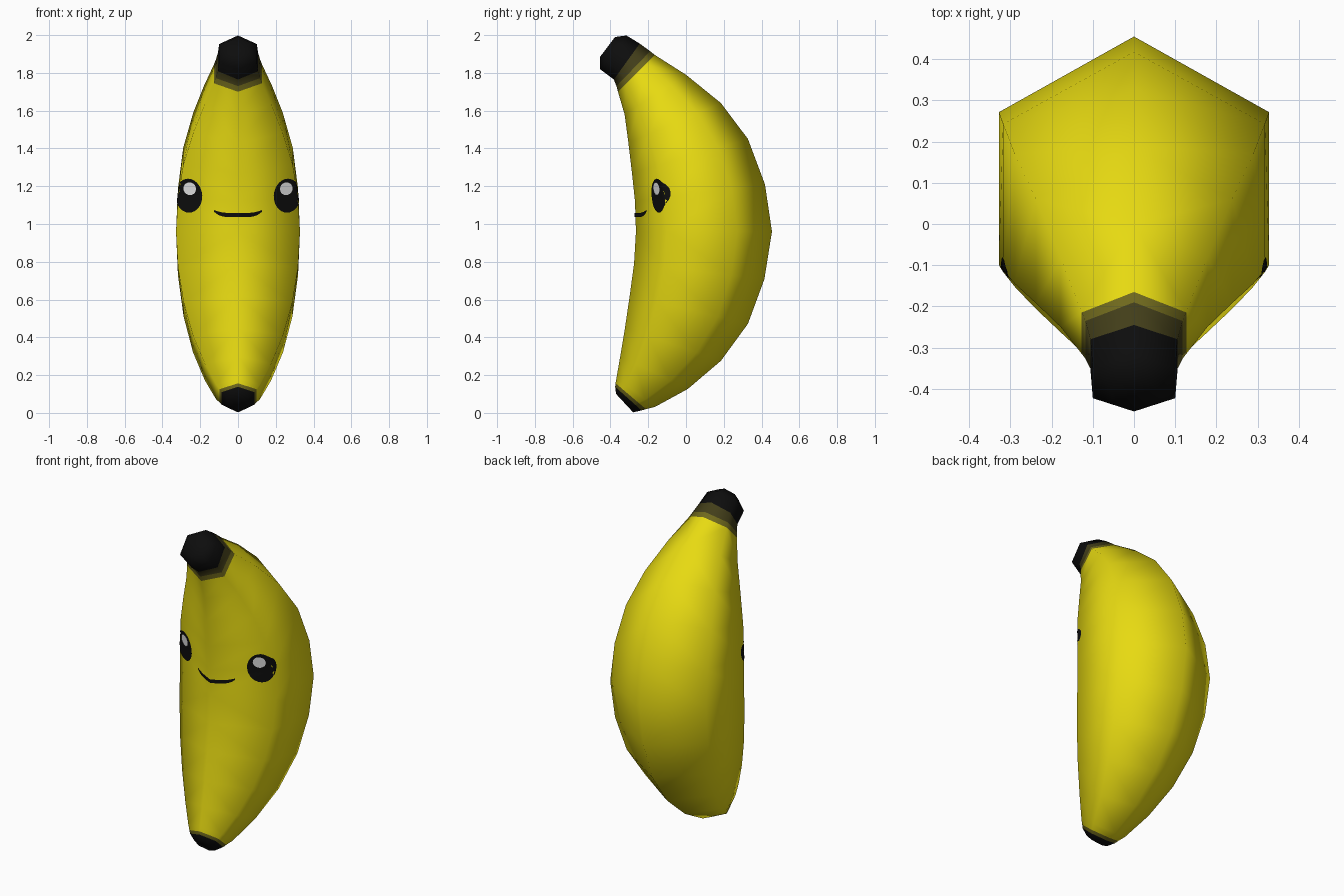
import bpy, bmesh, math
from mathutils import Vector
from mathutils.bvhtree import BVHTree

if "Cube" in bpy.data.objects:
    bpy.data.objects.remove(bpy.data.objects["Cube"])


def material(name, rgb):
    m = bpy.data.materials.new(name)
    m.diffuse_color = (*rgb, 1)
    m.use_nodes = True
    m.node_tree.nodes["Principled BSDF"].inputs["Base Color"].default_value = m.diffuse_color
    return m


YELLOW = material("yellow_peel", (0.82, 0.72, 0.006))
OLIVE = material("olive_band", (0.16, 0.14, 0.012))
BROWN = material("dark_brown_band", (0.055, 0.048, 0.01))
BLACK = material("black", (0.004, 0.004, 0.004))
WHITE = material("white", (0.8, 0.8, 0.8))


def finish(bm, name, mats, smooth=True):
    me = bpy.data.meshes.new(name)
    bm.to_mesh(me)
    bm.free()
    for m in mats:
        me.materials.append(m)
    for p in me.polygons:
        p.use_smooth = smooth
    ob = bpy.data.objects.new(name, me)
    bpy.context.collection.objects.link(ob)
    return ob


# Six-sided sections: front y,z / back y,z / half width / colour of the next strip
Y, O, D, K = range(4)
SECTIONS = [
    (-.37, .10, -.28, .003, .055, K),
    (-.375, .138, -.235, .013, .088, O),
    (-.373, .157, -.212, .02, .097, Y),
    (-.368, .185, -.164, .032, .115, Y),
    (-.348, .30, .01, .127, .175, Y),
    (-.323, .45, .185, .276, .238, Y),
    (-.298, .62, .328, .472, .288, Y),
    (-.275, .79, .415, .708, .318, Y),
    (-.265, .96, .455, .96, .328, Y),
    (-.27, 1.12, .418, 1.21, .318, Y),
    (-.286, 1.27, .328, 1.45, .29, Y),
    (-.305, 1.43, .185, 1.64, .238, Y),
    (-.325, 1.58, .0, 1.79, .178, Y),
    (-.36, 1.70, -.165, 1.895, .127, O),
    (-.368, 1.73, -.19, 1.915, .118, D),
    (-.382, 1.765, -.245, 1.955, .106, K),
    (-.455, 1.82, -.315, 1.998, .10, K),
    (-.455, 1.885, -.376, 1.99, .055, K),
]

# Fruit body with stem and tip, coloured by strip
bm = bmesh.new()
rings = []
for fy, fz, by, bz, w, _ in SECTIONS:
    f, b = Vector((0, fy, fz)), Vector((0, by, bz))
    side = Vector((w, 0, 0))
    n, r = f.lerp(b, .23), f.lerp(b, .745)
    rings.append([bm.verts.new(p) for p in (f, n + side, r + side, b, r - side, n - side)])
for (lo, hi), sec in zip(zip(rings, rings[1:]), SECTIONS):
    for i in range(6):
        j = (i + 1) % 6
        bm.faces.new((lo[i], lo[j], hi[j], hi[i])).material_index = sec[5]
for cap in (rings[0], rings[-1]):
    bm.faces.new(cap).material_index = K
bmesh.ops.recalc_face_normals(bm, faces=bm.faces)
bmesh.ops.triangulate(bm, faces=bm.faces)
tree = BVHTree.FromBMesh(bm)
finish(bm, "fruit_body", [YELLOW, OLIVE, BROWN, BLACK])


def on_skin(p, d, lift):
    """Drop point p against direction d onto the fruit, slightly lifted."""
    loc, nor, _, _ = tree.ray_cast(p + d, -d)
    return (loc + (nor + d).normalized() * lift) if loc else p + d * lift


def patch(name, centre, d, ru, rv, lift, mat, segs=28, loops=6):
    """Oval plate wrapped on the skin."""
    u = Vector((-d.y, d.x, 0))
    v = Vector((0, 0, 1))
    bm = bmesh.new()
    mid = bm.verts.new(on_skin(centre, d, lift))
    prev = None
    for k in range(1, loops + 1):
        cur = []
        for i in range(segs):
            a = 2 * math.pi * i / segs
            p = centre + (u * ru * math.cos(a) + v * rv * math.sin(a)) * k / loops
            cur.append(bm.verts.new(on_skin(p, d, lift)))
        for i in range(segs):
            j = (i + 1) % segs
            if prev:
                bm.faces.new((prev[i], cur[i], cur[j], prev[j]))
            else:
                bm.faces.new((mid, cur[i], cur[j]))
        prev = cur
    finish(bm, name, [mat])


# Eyes and their highlights, mirrored left and right
for s, label in ((-1, "left"), (1, "right")):
    d = Vector((.436 * s, -.9, 0)).normalized()
    patch(label + "_eye", Vector((.26 * s, -.145, 1.15)), d, .08, .09, .004, BLACK)
    patch(label + "_eye_highlight", Vector((.252 * s, -.15, 1.187)), d, .037, .034, .008, WHITE)

# Smiling mouth strip
bm = bmesh.new()
front = Vector((0, -1, 0))
last = None
for i in range(21):
    t = i / 10 - 1
    z = 1.047 + .022 * t ** 4
    h = .011 * (1 - .6 * t ** 6)
    pair = [bm.verts.new(on_skin(Vector((.125 * t, -.25, z + e)), front, .004)) for e in (-h, h)]
    if last:
        bm.faces.new((last[0], pair[0], pair[1], last[1]))
    last = pair
finish(bm, "mouth", [BLACK])
